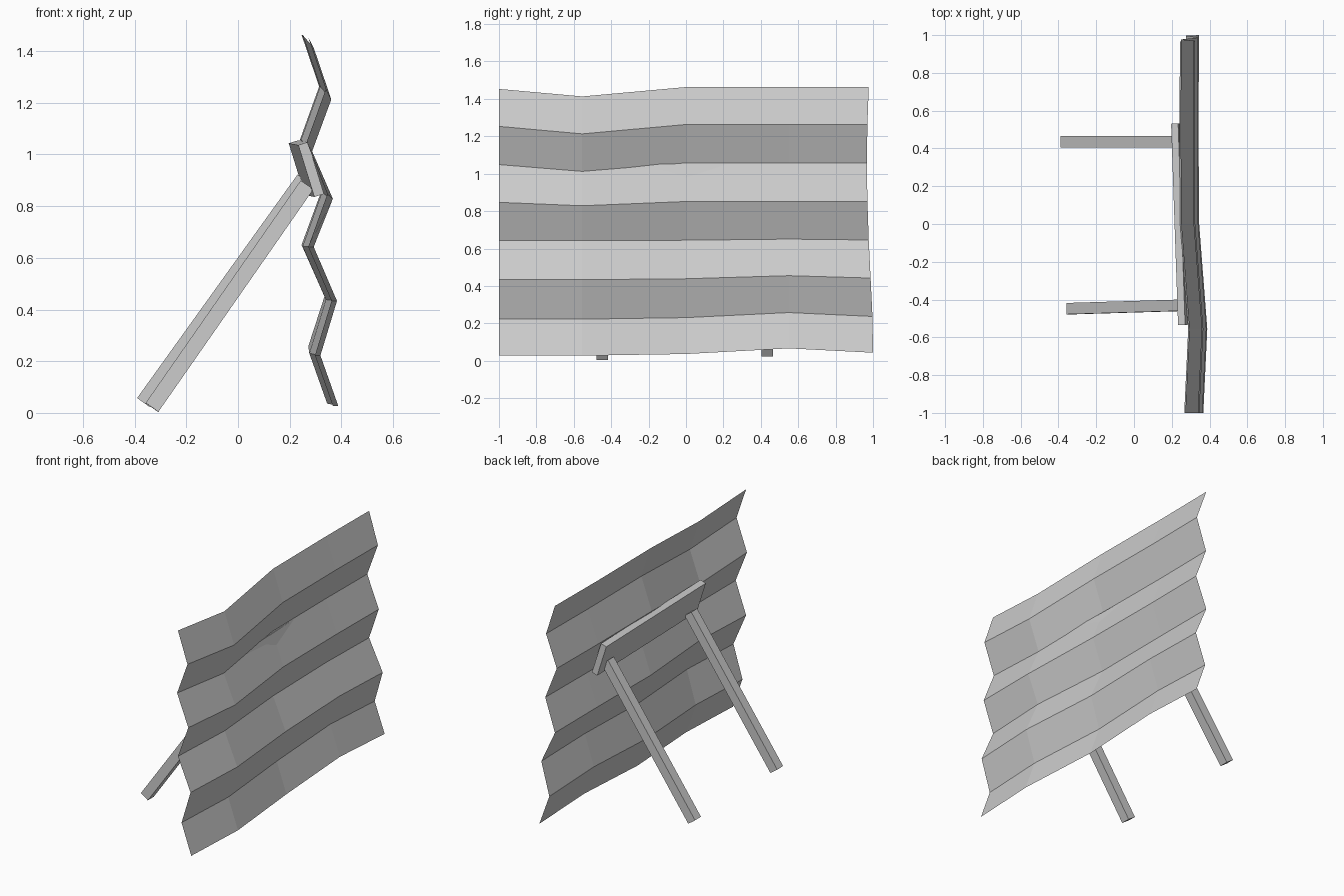
import bpy
from mathutils import Vector, Matrix

if "Cube" in bpy.data.objects:
    bpy.data.objects.remove(bpy.data.objects["Cube"])


def make_mesh(name, verts, faces):
    mesh = bpy.data.meshes.new(name)
    mesh.from_pydata(verts, [], faces)
    obj = bpy.data.objects.new(name, mesh)
    bpy.context.collection.objects.link(obj)
    return obj


def beam(name, start, end, across, depth, width):
    """Box from start to end; 'across' fixes the direction of its depth."""
    a, b = Vector(start), Vector(end)
    axis = (b - a).normalized()
    u = Vector(across)
    u = (u - axis * u.dot(axis)).normalized()
    v = axis.cross(u)
    corners = [(-1, -1), (1, -1), (1, 1), (-1, 1)]
    verts = [p + u * (i * depth / 2) + v * (j * width / 2)
             for p in (a, b) for i, j in corners]
    faces = [(3, 2, 1, 0), (4, 5, 6, 7)]
    faces += [(k, (k + 1) % 4, (k + 1) % 4 + 4, k + 4) for k in range(4)]
    return make_mesh(name, verts, faces)


# Corrugated sheet: zigzag rows, gently warped along five columns
row_x = [0.345, 0.276, 0.34, 0.25, 0.324, 0.244, 0.318, 0.25]
row_z = [0.03, 0.225, 0.435, 0.643, 0.85, 1.055, 1.26, 1.46]
end_y = [1.0, 0.997, 0.987, 0.977, 0.97, 0.967, 0.97, 0.977]
col_y = [-1.0, -0.555, 0.0, 0.55]
col_x = [0.022, 0.043, 0.0, -0.004, 0.0]
top_sag = [-0.007, -0.047, 0.003, 0.003, 0.003]
low_lift = [-0.003, -0.003, 0.006, 0.036, 0.013]

verts = []
for r, (x, z) in enumerate(zip(row_x, row_z)):
    sag = max(0.0, min(1.0, (r - 3) / 2.2))
    lift = [1.0, 0.9, 0.55, 0.2][r] if r < 4 else 0.0
    for c, y in enumerate(col_y + [end_y[r]]):
        verts.append((x + col_x[c], y, z + top_sag[c] * sag + low_lift[c] * lift))
faces = [(r * 5 + c, r * 5 + c + 1, r * 5 + c + 6, r * 5 + c + 5)
         for r in range(7) for c in range(4)]
make_mesh("corrugated_sheet", verts, faces)

# Backing board, leaning with the corrugation
beam("backing_board", (0.283, -0.533, 0.942), (0.246, 0.533, 0.949),
     (0.2, 0, 0.062), 0.039, 0.21)

# Two propping legs
beam("prop_leg_near", (-0.333, -0.448, 0.021), (0.267, -0.43, 0.882),
     (0.815, 0, -0.58), 0.06, 0.06)
beam("prop_leg_far", (-0.366, 0.435, 0.04), (0.255, 0.435, 0.905),
     (0.815, 0, -0.58), 0.06, 0.06)
